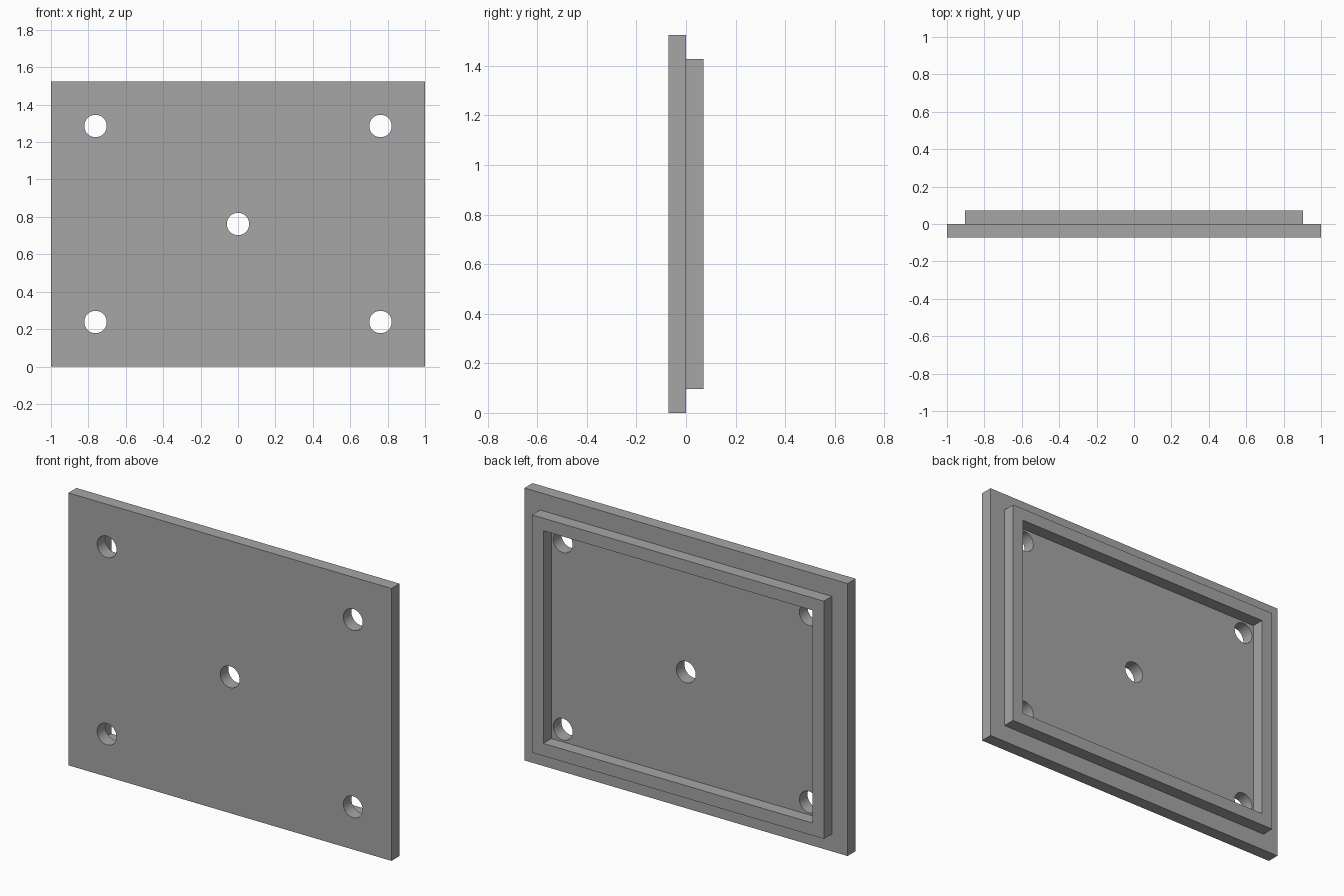
import bpy, bmesh, math
from mathutils import Vector

if "Cube" in bpy.data.objects:
    bpy.data.objects.remove(bpy.data.objects["Cube"])

W, H, T = 2.0, 1.524, 0.0715      # plate width, height, thickness
MARGIN, RIM = 0.097, 0.07         # plate edge to rim, rim wall width
HOLE_R, HOLE_X, HOLE_Z = 0.06, 0.762, 0.524

grey = bpy.data.materials.new("plain grey")
grey.diffuse_color = (0.38, 0.38, 0.38, 1)
grey.use_nodes = True
grey.node_tree.nodes["Principled BSDF"].inputs["Base Color"].default_value = grey.diffuse_color


def make_object(name, bm):
    mesh = bpy.data.meshes.new(name)
    bm.to_mesh(mesh)
    bm.free()
    obj = bpy.data.objects.new(name, mesh)
    mesh.materials.append(grey)
    bpy.context.collection.objects.link(obj)
    return obj


def extrude_back(bm, face, depth):
    """Extrude a face along y and return the moved face."""
    out = bmesh.ops.extrude_discrete_faces(bm, faces=[face])["faces"][0]
    bmesh.ops.translate(bm, verts=out.verts, vec=(0, depth, 0))
    return out


# Cover plate with a raised rim on its back
bm = bmesh.new()
bmesh.ops.create_cube(bm, size=1)
bmesh.ops.scale(bm, verts=bm.verts, vec=(W, T, H))
bmesh.ops.translate(bm, verts=bm.verts, vec=(0, -T / 2, H / 2))
bm.normal_update()
back = max(bm.faces, key=lambda f: f.calc_center_median().y)
bmesh.ops.inset_individual(bm, faces=[back], thickness=MARGIN, use_even_offset=True)
back = extrude_back(bm, back, T)
bm.normal_update()
bmesh.ops.inset_individual(bm, faces=[back], thickness=RIM, use_even_offset=True)
extrude_back(bm, back, -T)
bmesh.ops.recalc_face_normals(bm, faces=bm.faces)
cover = make_object("cover_plate", bm)

# Cutter for the centre hole and four corner holes
bm = bmesh.new()
spots = [(0, 0)] + [(x, z) for x in (-HOLE_X, HOLE_X) for z in (-HOLE_Z, HOLE_Z)]
for x, z in spots:
    new = bmesh.ops.create_cone(bm, cap_ends=True, segments=48, radius1=HOLE_R,
                                radius2=HOLE_R, depth=0.4)["verts"]
    for v in new:
        v.co = Vector((v.co.x + x, -v.co.z, v.co.y + z + H / 2))
bmesh.ops.recalc_face_normals(bm, faces=bm.faces)
cutter = make_object("hole_cutter", bm)
cutter.hide_render = True

# Drill the holes
mod = cover.modifiers.new("holes", "BOOLEAN")
mod.operation = "DIFFERENCE"
mod.solver = "EXACT"
mod.object = cutter
bpy.context.view_layer.objects.active = cover
cover.select_set(True)
bpy.ops.object.modifier_apply(modifier=mod.name)
bpy.data.objects.remove(cutter)
bpy.ops.object.shade_smooth_by_angle(angle=math.radians(30))
